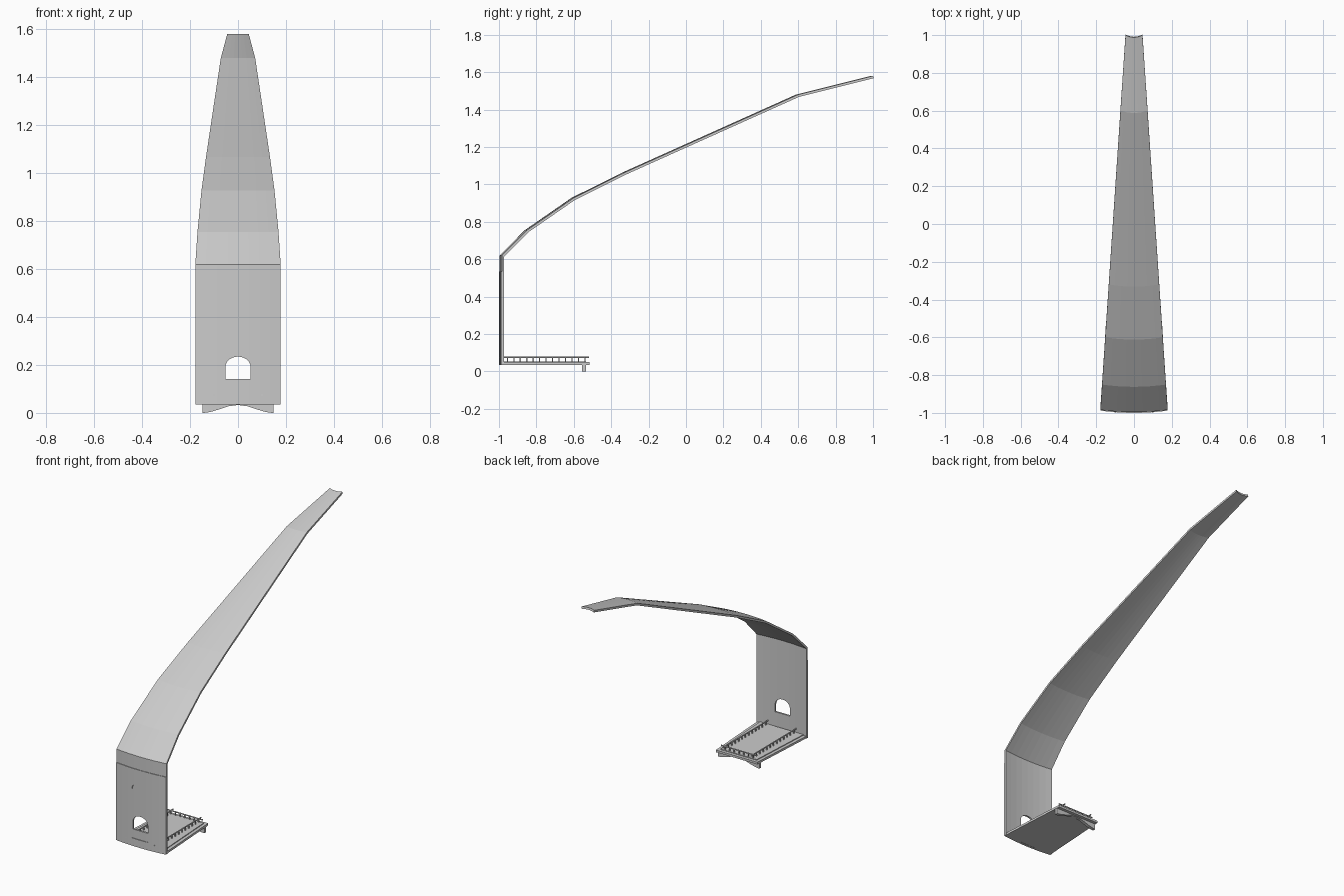
import bpy, bmesh, math
from mathutils import Vector

if "Cube" in bpy.data.objects:
    bpy.data.objects.remove(bpy.data.objects["Cube"])

BOW = 0.012          # how far the middle of the sheet bulges forward
N = 8                # facets across the sheet


def make(name, verts, faces):
    me = bpy.data.meshes.new(name)
    me.from_pydata([tuple(v) for v in verts], [], faces)
    bm = bmesh.new()
    bm.from_mesh(me)
    bmesh.ops.recalc_face_normals(bm, faces=bm.faces)
    bm.to_mesh(me)
    bm.free()
    ob = bpy.data.objects.new(name, me)
    bpy.context.collection.objects.link(ob)
    return ob


def prism(name, outline, vec):
    """Extrude a closed outline of 3D points along vec."""
    n = len(outline)
    v = [Vector(p) for p in outline]
    v += [p + Vector(vec) for p in v]
    f = [tuple(range(n)), tuple(range(n, 2 * n))]
    f += [(i, (i + 1) % n, n + (i + 1) % n, n + i) for i in range(n)]
    return make(name, v, f)


def box(name, x0, x1, y0, y1, z0, z1):
    return prism(name, [(x0, y0, z0), (x1, y0, z0), (x1, y1, z0), (x0, y1, z0)], (0, 0, z1 - z0))


def half_width(y):
    return 0.178 - 0.133 * max(0, y + 0.984) / 1.984


def sheet(name, outer, inner):
    """Bowed sheet: (y, z) side outlines swept across the tapering width."""
    loop = list(outer) + list(reversed(inner))
    n = len(loop)
    hw = [half_width(p[0]) for p in outer]
    hw += hw[::-1]
    v, f = [], []
    for c in range(N + 1):
        u = -1 + 2 * c / N
        v += [(u * w, y - BOW * (1 - u * u), z) for (y, z), w in zip(loop, hw)]
    for c in range(N):
        for i in range(n):
            j = (i + 1) % n
            f.append((c * n + i, c * n + j, (c + 1) * n + j, (c + 1) * n + i))
    m = len(outer)
    for b in (0, N * n):
        f += [(b + i, b + i + 1, b + n - 2 - i, b + n - 1 - i) for i in range(m - 1)]
    return make(name, v, f)


def arch(name, w, z0, spring, top):
    pts = [(-w, -1.1, z0), (w, -1.1, z0)]
    pts += [(w * math.cos(a), -1.1, spring + (top - spring) * math.sin(a))
            for a in (math.pi * i / 12 for i in range(13))]
    return prism(name, pts, (0, 0.2, 0))


def cut(ob, cutter):
    mod = ob.modifiers.new("cut", 'BOOLEAN')
    mod.operation = 'DIFFERENCE'
    mod.solver = 'EXACT'
    mod.object = cutter
    bpy.context.view_layer.objects.active = ob
    bpy.ops.object.modifier_apply(modifier=mod.name)
    bpy.data.objects.remove(cutter)


def rod(name, a, b, r):
    a, b = Vector(a), Vector(b)
    d = b - a
    q = d.to_track_quat('Z', 'Y')
    ring = [a + q @ Vector((r * math.cos(t), r * math.sin(t), 0))
            for t in (2 * math.pi * i / 8 for i in range(8))]
    return prism(name, ring, d)


# Upright wall with an arched window
wall = sheet("wall", [(-0.984, 0.035), (-0.984, 0.62)], [(-0.972, 0.035), (-0.972, 0.614)])
cut(wall, arch("window_cutter", 0.053, 0.142, 0.19, 0.235))

# Thin facing on the wall, cut by a tall arched recess
facing = sheet("wall_facing", [(-0.988, 0.035), (-0.988, 0.535)], [(-0.9835, 0.035), (-0.9835, 0.535)])
cut(facing, arch("recess_cutter", 0.058, 0.085, 0.40, 0.45))

# Long bent arm rising from the wall
path = [(-0.984, 0.62), (-0.85, 0.755), (-0.6, 0.928), (-0.32, 1.067), (0.6, 1.48), (1.0, 1.58)]
under = []
for i, p in enumerate(path):
    a, b = path[max(i - 1, 0)], path[min(i + 1, len(path) - 1)]
    d = Vector((b[0] - a[0], b[1] - a[1])).normalized()
    under.append((p[0] + d.y * 0.013, p[1] - d.x * 0.013))
under[0] = (-0.972, 0.614)
sheet("arm", path, under)

# Tapered tray with an inner deck plate
prism("tray", [(-0.176, -0.982, 0.035), (0.176, -0.982, 0.035),
               (0.148, -0.515, 0.035), (-0.148, -0.515, 0.035)], (0, 0, 0.014))
prism("deck", [(-0.155, -0.975, 0.049), (0.155, -0.975, 0.049),
               (0.13, -0.535, 0.049), (-0.13, -0.535, 0.049)], (0, 0, 0.005))

# Arched foot under the outer end of the tray
under_arch = [(0.148 * math.sin(t), 0.033 * (math.cos(t) ** 1.0 if abs(t) < 1.57 else 0))
              for t in (-math.pi / 2 + math.pi * i / 12 for i in range(13))]
under_arch = [(x, 0.033 * (0.5 + 0.5 * math.cos(math.pi * x / 0.148))) for x, _ in under_arch]
prism("foot", [(x, -0.555, z) for x, z in under_arch] +
      [(0.148, -0.555, 0.04), (-0.148, -0.555, 0.04)], (0, 0.02, 0))

# Railings along both sides and across the end
for s in (-1, 1):
    side = "left" if s < 0 else "right"
    rod(side + "_rail", (s * 0.1, -0.997, 0.075), (s * 0.1, -0.518, 0.075), 0.004)
    for i in range(13):
        y = -0.955 + i * 0.0345
        box(f"{side}_baluster_{i}", s * 0.1 - 0.003, s * 0.1 + 0.003, y - 0.003, y + 0.003, 0.05, 0.075)
rod("end_rail", (-0.128, -0.541, 0.075), (0.128, -0.541, 0.075), 0.004)
for i in range(5):
    x = -0.067 + i * 0.0335
    box(f"end_baluster_{i}", x - 0.003, x + 0.003, -0.544, -0.538, 0.05, 0.075)
